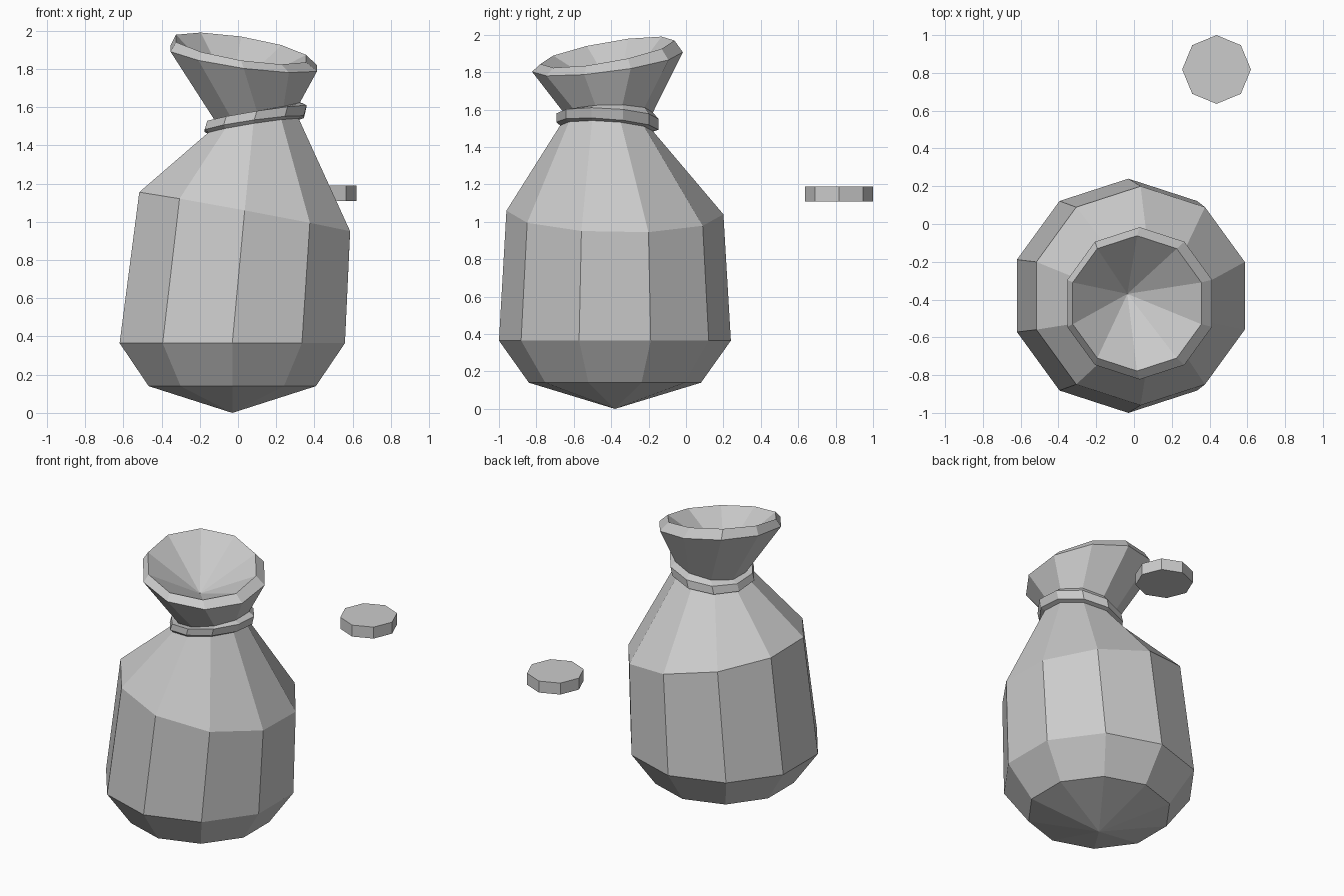
import bpy, bmesh
from math import sin, cos, radians

if "Cube" in bpy.data.objects:
    bpy.data.objects.remove(bpy.data.objects["Cube"])

SIDES = 10

def ring(bm, cx, cy, cz, r, sx=0.0, sy=0.0):
    """Decagon whose plane leans with slopes sx and sy."""
    verts = []
    for i in range(SIDES):
        a = radians(18 + 36 * i)
        x, y = r * cos(a), r * sin(a)
        verts.append(bm.verts.new((cx + x, cy + y, cz + sx * x + sy * y)))
    return verts

def loft(name, rings, start=None, end=None):
    """Join the rings with quads; optional points close the ends as fans."""
    bm = bmesh.new()
    loops = [ring(bm, *r) for r in rings]
    for a, b in zip(loops, loops[1:]):
        for i in range(SIDES):
            j = (i + 1) % SIDES
            bm.faces.new((a[i], a[j], b[j], b[i]))
    if start:
        p = bm.verts.new(start)
        for i in range(SIDES):
            bm.faces.new((p, loops[0][(i + 1) % SIDES], loops[0][i]))
    if end:
        p = bm.verts.new(end)
        for i in range(SIDES):
            bm.faces.new((p, loops[-1][i], loops[-1][(i + 1) % SIDES]))
    mesh = bpy.data.meshes.new(name)
    bm.to_mesh(mesh)
    bm.free()
    obj = bpy.data.objects.new(name, mesh)
    bpy.context.collection.objects.link(obj)
    return obj

neck_low = (0.081, -0.425, 1.50, 0.248, 0.157, -0.06)
neck_high = (0.10, -0.412, 1.58, 0.235, 0.20, 0.02)

# Sack: pointed base, belly, leaning shoulder, neck, flared mouth and inner cone
loft("sack", [
    (-0.03, -0.38, 0.14, 0.46),
    (-0.03, -0.38, 0.365, 0.62),
    (0.035, -0.38, 1.05, 0.58, -0.185, -0.017),
    neck_low,
    neck_high,
    (0.03, -0.42, 1.855, 0.403, -0.135, 0.13),
    (0.016, -0.42, 1.907, 0.358, -0.155, 0.175),
], start=(-0.03, -0.38, 0), end=(-0.035, -0.37, 1.67))

# Tie band around the neck
loft("tie_band", [
    neck_low,
    (0.085, -0.42, 1.513, 0.273, 0.14, -0.075),
    (0.099, -0.42, 1.565, 0.273, 0.157, -0.055),
    neck_high,
])

# Loose eight-sided coin
bpy.ops.mesh.primitive_cylinder_add(vertices=8, radius=0.182, depth=0.08,
                                    location=(0.437, 0.818, 1.15))
bpy.context.object.name = "coin"
